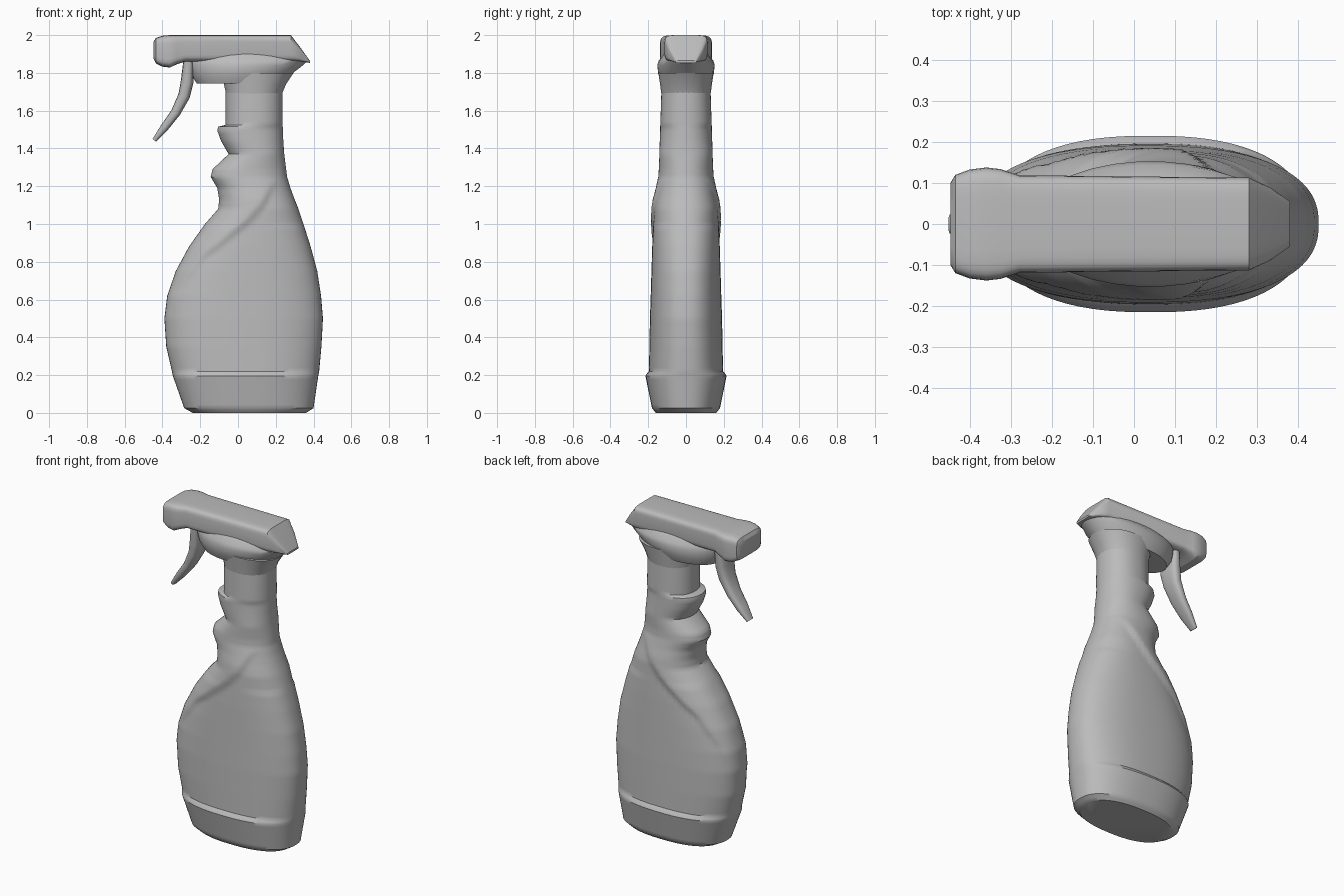
import bpy, bmesh, math
from mathutils import Vector

if "Cube" in bpy.data.objects:
    bpy.data.objects.remove(bpy.data.objects["Cube"], do_unlink=True)

grey = bpy.data.materials.new("plain grey")
grey.use_nodes = True
COLOUR = (0.5, 0.5, 0.5, 1)
grey.diffuse_color = COLOUR
grey.node_tree.nodes["Principled BSDF"].inputs["Base Color"].default_value = COLOUR

X, Y, Z = Vector((1, 0, 0)), Vector((0, 1, 0)), Vector((0, 0, 1))


def ring(centre, u, v, a, b, power, count):
    """Superellipse outline in the plane of u and v."""
    points = []
    for i in range(count):
        t = math.tau * (i + 0.5) / count
        c, s = math.cos(t), math.sin(t)
        points.append(centre + u * math.copysign(a * abs(c) ** (2 / power), c)
                      + v * math.copysign(b * abs(s) ** (2 / power), s))
    return points


def loft(name, rings, angle=40):
    """Skin a list of rings and cap both ends."""
    bm = bmesh.new()
    loops = [[bm.verts.new(p) for p in r] for r in rings]
    n = len(loops[0])
    for low, high in zip(loops, loops[1:]):
        for i in range(n):
            j = (i + 1) % n
            bm.faces.new((low[i], low[j], high[j], high[i]))
    bm.faces.new(loops[0])
    bm.faces.new(loops[-1])
    bmesh.ops.recalc_face_normals(bm, faces=bm.faces)
    mesh = bpy.data.meshes.new(name)
    bm.to_mesh(mesh)
    bm.free()
    mesh.materials.append(grey)
    obj = bpy.data.objects.new(name, mesh)
    bpy.context.collection.objects.link(obj)
    bpy.ops.object.select_all(action="DESELECT")
    obj.select_set(True)
    bpy.context.view_layer.objects.active = obj
    bpy.ops.object.shade_smooth_by_angle(angle=math.radians(angle))
    return obj


def refine(rows, step):
    """Add evenly spaced rows between the given ones."""
    result = [rows[0]]
    for a, b in zip(rows, rows[1:]):
        k = max(1, math.ceil((b[0] - a[0]) / step))
        result += [[p + (q - p) * i / k for p, q in zip(a, b)] for i in range(1, k + 1)]
    return result


def lookup(pairs, t):
    """Linear interpolation through (t, value) pairs."""
    for (t0, v0), (t1, v1) in zip(pairs, pairs[1:]):
        if t <= t1:
            return v0 + (v1 - v0) * (t - t0) / (t1 - t0)
    return pairs[-1][1]


# Bottle and grip: height, right edge, left edge, half depth
BODY = [
    (0, -.24, .36, .16), (.025, -.285, .4, .18), (.195, -.345, .425, .215),
    (.22, -.35, .43, .212), (.35, -.38, .442, .21), (.5, -.39, .45, .207),
    (.62, -.375, .44, .203), (.75, -.33, .42, .199), (.88, -.26, .385, .195),
    (1, -.175, .347, .189), (1.08, -.105, .32, .184), (1.13, -.1, .3, .176),
    (1.19, -.11, .278, .16), (1.25, -.145, .26, .147), (1.29, -.135, .255, .144),
    (1.37, -.05, .245, .141), (1.44, -.09, .24, .139), (1.495, -.11, .238, .137),
    (1.515, -.105, .237, .137), (1.525, -.065, .237, .136), (1.78, -.065, .235, .128),
]
# Slanted shoulder edge of the recessed label panel: height, x
SHOULDER = [(.2, -.5), (.5, -.385), (.65, -.33), (.82, -.2), (.92, -.07),
            (1.02, .05), (1.1, .12), (1.2, .17), (1.3, .3)]
RECESS = 0.016

rings = []
for z, x0, x1, depth in refine(BODY, 0.02):
    power = 2.4 if z < 1 else 2.2
    outline = ring(Vector(((x0 + x1) / 2, 0, z)), X, Y, (x1 - x0) / 2, depth, power, 72)
    if .2 < z < 1.24:
        for p in outline:
            inside = min(1, max(0, (p.x - lookup(SHOULDER, z)) / .025))
            inside *= min(1, (z - .2) / .02, (1.24 - z) / .1)
            p.y *= 1 - inside * RECESS / depth
    rings.append(outline)
loft("bottle_body", rings, 35)

# Shroud between neck and head: height, right edge, left edge, half depth
SHROUD = [(1.745, -.22, .24, .125), (1.79, -.25, .28, .147), (1.84, -.265, .345, .153),
          (1.865, -.27, .372, .145), (1.9, -.27, .35, .115)]
loft("trigger_shroud", [ring(Vector(((a + b) / 2, 0, z)), X, Y, (b - a) / 2, d, 2, 32)
                        for z, a, b, d in SHROUD])
# Collar flaring from the neck into the shroud
loft("neck_collar", [ring(Vector((cx, 0, z)), X, Y, a, d, 2.2, 32)
                     for z, cx, a, d in [(1.69, .085, .149, .131), (1.74, .09, .165, .138),
                                         (1.8, .1, .195, .147)]])

# Spray head with nozzle: x, underside, top, half width
HEAD = [(-.447, 1.875, 1.965, .1), (-.435, 1.85, 1.985, .12), (-.4, 1.833, 1.997, .133),
        (-.36, 1.828, 2, .138), (-.325, 1.845, 2, .134), (-.28, 1.86, 2, .119),
        (.28, 1.86, 2, .113), (.33, 1.86, 1.935, .09), (.38, 1.853, 1.865, .055)]
loft("spray_head", [ring(Vector((x, 0, (lo + hi) / 2)), Y, Z, w, (hi - lo) / 2, 6, 28)
                    for x, lo, hi, w in HEAD], 30)

# Trigger lever: x, z, half thickness, half width
LEVER = [(-.262, 1.86, .028, .075), (-.27, 1.75, .034, .068), (-.285, 1.68, .032, .06),
         (-.33, 1.59, .026, .052), (-.39, 1.51, .022, .042), (-.443, 1.443, .012, .025)]
lever_rings = []
for i, (x, z, thick, wide) in enumerate(LEVER):
    before, after = LEVER[max(i - 1, 0)], LEVER[min(i + 1, len(LEVER) - 1)]
    along = Vector((after[0] - before[0], 0, after[1] - before[1])).normalized()
    lever_rings.append(ring(Vector((x, 0, z)), along.cross(Y), Y, thick, wide, 3, 16))
loft("trigger_lever", lever_rings)
